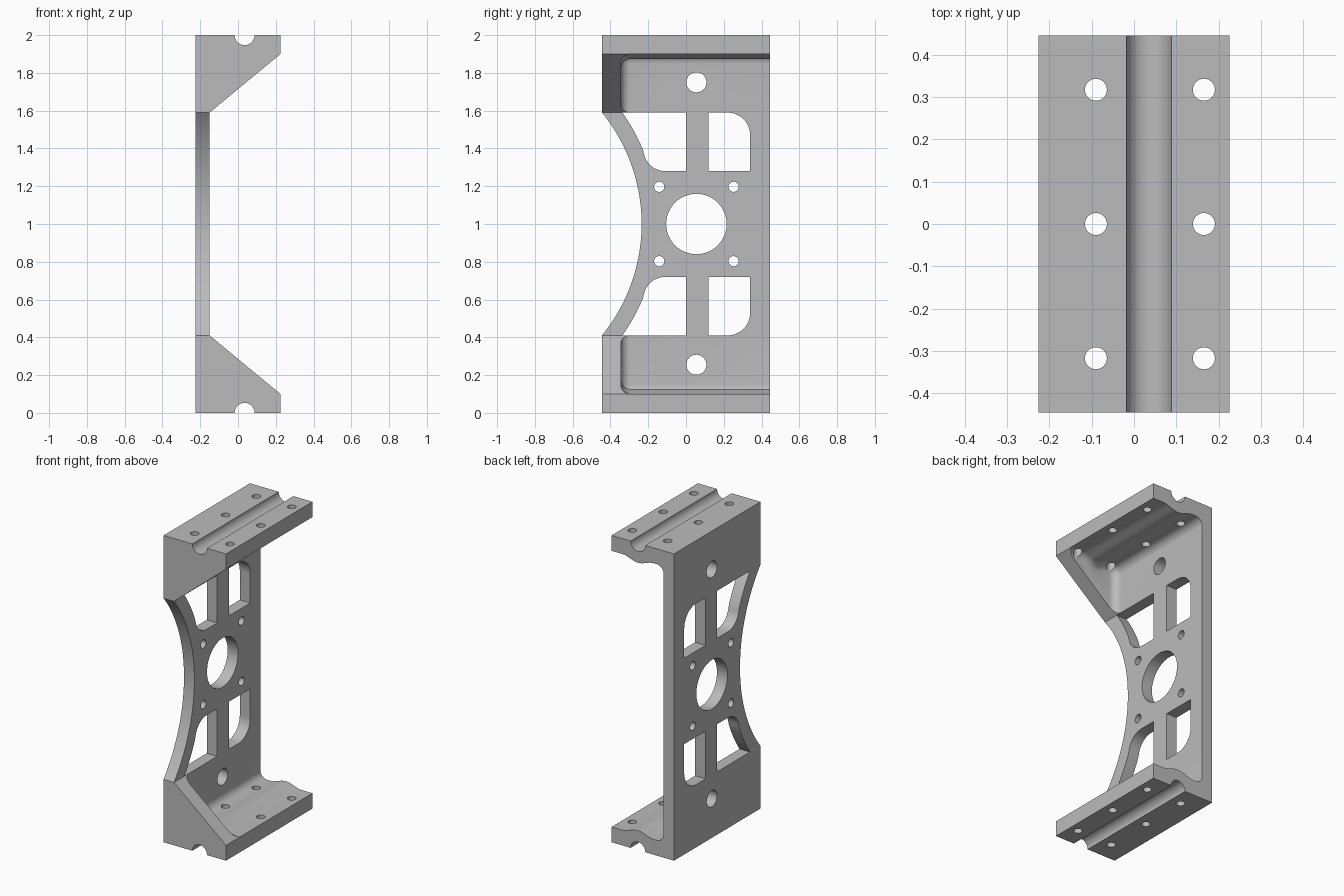
import bpy
import bmesh
from math import sin, cos, pi, radians, sqrt

cube = bpy.data.objects.get("Cube")
if cube:
    bpy.data.objects.remove(cube, do_unlink=True)

metal = bpy.data.materials.new("light_grey_metal")
metal.use_nodes = True
grey = (0.5, 0.5, 0.5, 1)
metal.diffuse_color = grey
metal.node_tree.nodes["Principled BSDF"].inputs["Base Color"].default_value = grey


def loft(name, rings):
    """Closed solid through rings of equal point count."""
    bm = bmesh.new()
    loops = [[bm.verts.new(p) for p in ring] for ring in rings]
    n = len(loops[0])
    for a, b in zip(loops, loops[1:]):
        for i in range(n):
            j = (i + 1) % n
            bm.faces.new((a[i], a[j], b[j], b[i]))
    bm.faces.new(loops[0][::-1])
    bm.faces.new(loops[-1])
    bmesh.ops.recalc_face_normals(bm, faces=bm.faces)
    mesh = bpy.data.meshes.new(name)
    bm.to_mesh(mesh)
    bm.free()
    mesh.materials.append(metal)
    obj = bpy.data.objects.new(name, mesh)
    bpy.context.collection.objects.link(obj)
    return obj


def prism(name, points, axis, lo, hi):
    """Extrude a 2D outline along an axis."""
    place = {"x": lambda u, v, w: (w, u, v),
             "y": lambda u, v, w: (u, w, v),
             "z": lambda u, v, w: (u, v, w)}[axis]
    return loft(name, [[place(u, v, w) for u, v in points] for w in (lo, hi)])


def arc(u, v, r, start, end, steps):
    angles = [radians(start + (end - start) * i / steps) for i in range(steps + 1)]
    return [(u + r * cos(a), v + r * sin(a)) for a in angles]


def circle(u, v, r, steps=40):
    return arc(u, v, r, 0, 360, steps)[:-1]


def flip(points):
    return [(u, 2 - v) for u, v in points]


# Main body: wall with two tapered ends, extruded over the full depth
WALL, EDGE, HALF = -0.15, 0.225, 0.445
lower = [(-EDGE, 0), (EDGE, 0), (EDGE, 0.1), (WALL, 0.41)]
body = prism("mounting_bracket", lower + flip(lower)[::-1], "y", -HALF, HALF)

# Pocket between the flanges, with rounded inner edges and a rib over each groove
GROOVE, FILLET, FRONT = 0.035, 0.05, -0.345


def rib(x):
    t = min(abs(x - GROOVE) / 0.115, 1)
    return 0.0135 * (1 + cos(pi * t))


def pocket_ring(angle):
    r = FILLET * sin(angle)
    inset = FILLET - r
    y = FRONT + FILLET * (1 - cos(angle))
    floor = arc(WALL + FILLET, 0.1 + FILLET, r, 180, 270, 8)
    xs = [-0.08 + 0.23 * i / 24 for i in range(25)] + [0.3]
    floor += [(x, 0.1 + inset + rib(x)) for x in xs]
    return [(x, y, z) for x, z in floor + flip(floor)[::-1]]


rings = [pocket_ring(radians(6 + 84 * i / 8)) for i in range(9)]
rings.append([(x, 0.6, z) for x, y, z in rings[-1]])
cutters = [loft("pocket", rings)]

# Curved front edge of the wall
ARC_Y = -1.169
cutters.append(prism("front_arc", circle(ARC_Y, 1, 0.934, 192), "x", -0.5, 0.5))

# Wall windows, upper pair and lower pair
back_window = [(0.12, 1.28), (0.34, 1.28)] + arc(0.22, 1.47, 0.12, 0, 90, 10) + [(0.12, 1.59)]
curve = [(ARC_Y + sqrt(1.02 ** 2 - (z - 1) ** 2), z)
         for z in [1.59 - 0.19 * i / 8 for i in range(9)]]
front_window = [(0, 1.28), (0, 1.59)] + curve + arc(-0.11, 1.395, 0.115, 190, 270, 10)
for outline in (back_window, front_window):
    for shape in (outline, flip(outline)):
        cutters.append(prism("window", shape, "x", -0.4, 0))

# Wall holes: large bore, four small holes around it, one hole at each end
MID = 0.055
bores = [(MID, 1, 0.16), (MID, 0.255, 0.053), (MID, 1.75, 0.053)]
bores += [(MID + 0.197 * a, 1 + 0.197 * b, 0.027) for a in (-1, 1) for b in (-1, 1)]
for y, z, r in bores:
    cutters.append(prism("bore", circle(y, z, r, 48), "x", -0.4, 0))

# Flange grooves and bolt holes
for z in (0, 2):
    cutters.append(prism("groove", circle(GROOVE, z, 0.053, 48), "y", -0.6, 0.6))
for x in (-0.09, 0.165):
    for y in (-0.317, 0, 0.317):
        cutters.append(prism("bolt_hole", circle(x, y, 0.026, 32), "z", -0.2, 2.2))

# Cut everything out of the body
bpy.context.view_layer.objects.active = body
for cutter in cutters:
    cutter.hide_render = True
    mod = body.modifiers.new("cut", "BOOLEAN")
    mod.operation = "DIFFERENCE"
    mod.solver = "EXACT"
    mod.object = cutter
    bpy.ops.object.modifier_apply(modifier=mod.name)
    bpy.data.objects.remove(cutter, do_unlink=True)

bpy.ops.object.select_all(action="DESELECT")
body.select_set(True)
bpy.ops.object.shade_smooth_by_angle(angle=radians(30))
